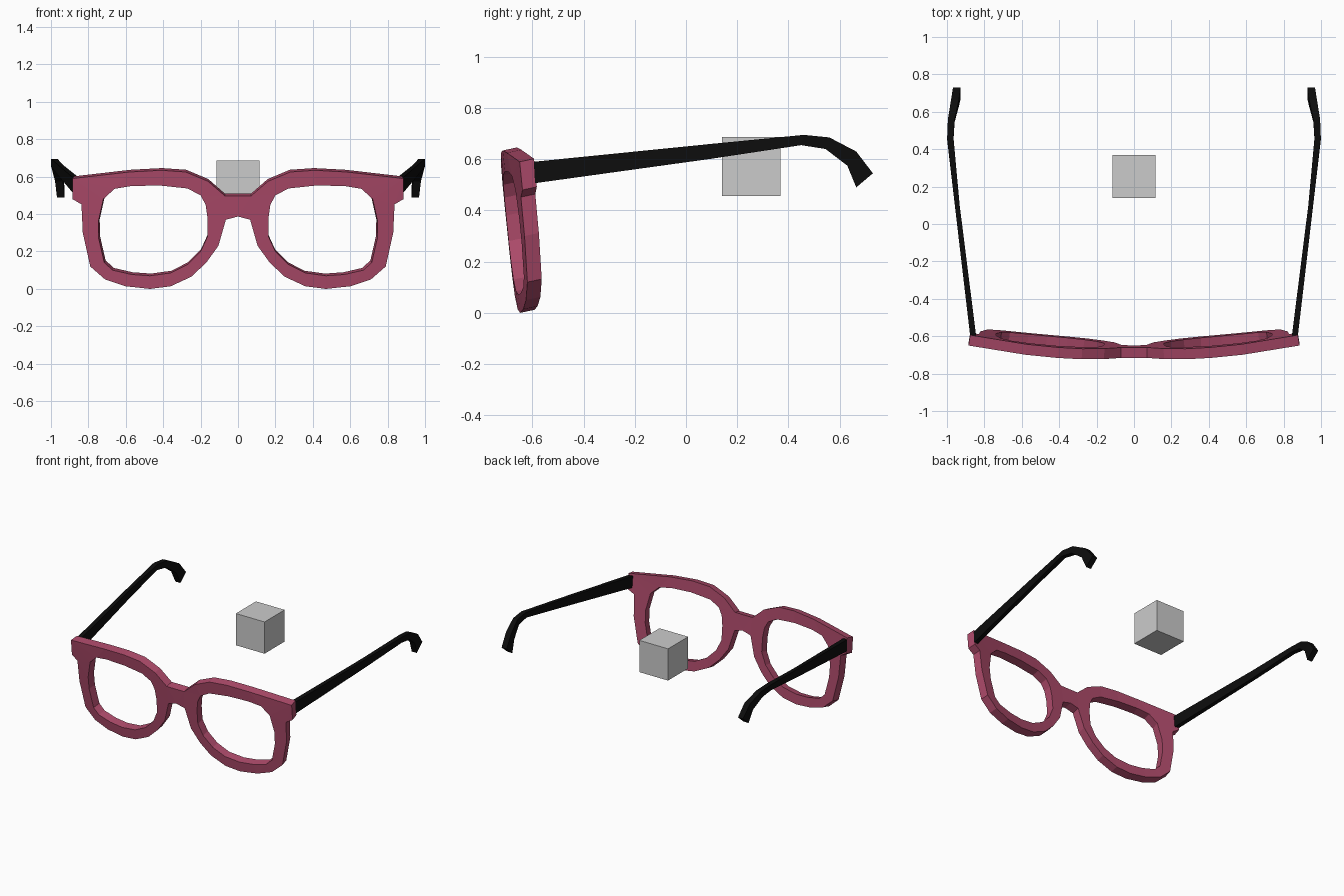
import bpy, bmesh

if "Cube" in bpy.data.objects:
    bpy.data.objects.remove(bpy.data.objects["Cube"])


def material(name, rgb):
    m = bpy.data.materials.new(name)
    m.diffuse_color = (*rgb, 1)
    m.use_nodes = True
    m.node_tree.nodes["Principled BSDF"].inputs["Base Color"].default_value = m.diffuse_color
    return m


PINK = material("raspberry", (0.41, 0.068, 0.142))
BLACK = material("black", (0.004, 0.004, 0.004))
GREY = material("light grey", (0.6, 0.6, 0.6))


def finish(bm, name, mat):
    bmesh.ops.recalc_face_normals(bm, faces=bm.faces)
    me = bpy.data.meshes.new(name)
    bm.to_mesh(me)
    bm.free()
    me.materials.append(mat)
    ob = bpy.data.objects.new(name, me)
    bpy.context.collection.objects.link(ob)
    return ob


# Front frame: half outline (x, z) from top centre round to bottom centre
outer = [(0.07, 0.497), (0.16, 0.575), (0.28, 0.625), (0.41, 0.634), (0.58, 0.625),
         (0.885, 0.59), (0.885, 0.48), (0.837, 0.452), (0.83, 0.30), (0.79, 0.12),
         (0.71, 0.05), (0.60, 0.014), (0.47, 0.0), (0.36, 0.014), (0.25, 0.065),
         (0.17, 0.14), (0.105, 0.23), (0.065, 0.37), (0.0, 0.387)]
inner = [(0.20, 0.50), (0.27, 0.537), (0.42, 0.553), (0.57, 0.55), (0.66, 0.535),
         (0.72, 0.48), (0.747, 0.36), (0.745, 0.27), (0.715, 0.14), (0.67, 0.10),
         (0.57, 0.077), (0.47, 0.07), (0.36, 0.085), (0.27, 0.13), (0.20, 0.20),
         (0.163, 0.28), (0.163, 0.38), (0.173, 0.45)]
mirror = lambda pts: [(-x, z) for x, z in reversed(pts)]

bm = bmesh.new()
edges = []
for loop in (outer + mirror(outer[:-1]), inner, mirror(inner)):
    vs = [bm.verts.new((x, 0, z)) for x, z in loop]
    edges += [bm.edges.new((vs[i - 1], vs[i])) for i in range(len(vs))]
bmesh.ops.triangle_fill(bm, edges=edges, use_beauty=True, normal=(0, -1, 0))
ext = bmesh.ops.extrude_face_region(bm, geom=bm.faces[:], use_keep_orig=True)
back = [v for v in ext["geom"] if isinstance(v, bmesh.types.BMVert)]
for v in back:
    v.co.y = 0.056
# wrap and tilt the frame; the back is slightly raised and narrower
for v in bm.verts:
    x, y, z = v.co
    v.co.y = y - 0.73 + 0.1 * (0.634 - z) + 0.075 * (abs(x) / 0.88) ** 2.2
    if y > 0:
        v.co.z += 0.012
        v.co.x *= 0.99
finish(bm, "front_frame", PINK)

# Temples: stations of top (y, z), bottom (y, z), centre x, half width
stations = [(-0.615, 0.588, -0.615, 0.503, 0.858, 0.016),
            (0.10, 0.660, 0.10, 0.602, 0.945, 0.013),
            (0.46, 0.695, 0.45, 0.655, 0.982, 0.017),
            (0.56, 0.685, 0.545, 0.640, 0.977, 0.018),
            (0.665, 0.630, 0.63, 0.575, 0.957, 0.021),
            (0.73, 0.545, 0.665, 0.490, 0.948, 0.020)]
for side, label in ((1, "right"), (-1, "left")):
    bm = bmesh.new()
    rings = []
    for yt, zt, yb, zb, x, w in stations:
        rings.append([bm.verts.new((side * px, py, pz)) for px, py, pz in
                      ((x - w, yt, zt), (x + w, yt, zt), (x + w, yb, zb), (x - w, yb, zb))])
    for a, b in zip(rings, rings[1:]):
        for i in range(4):
            bm.faces.new((a[i - 1], a[i], b[i], b[i - 1]))
    bm.faces.new(rings[0])
    bm.faces.new(rings[-1])
    finish(bm, label + "_temple", BLACK)

# Floating cube between the temples
bm = bmesh.new()
bmesh.ops.create_cube(bm, size=0.23)
bmesh.ops.translate(bm, verts=bm.verts, vec=(0, 0.255, 0.572))
finish(bm, "floating_cube", GREY)
